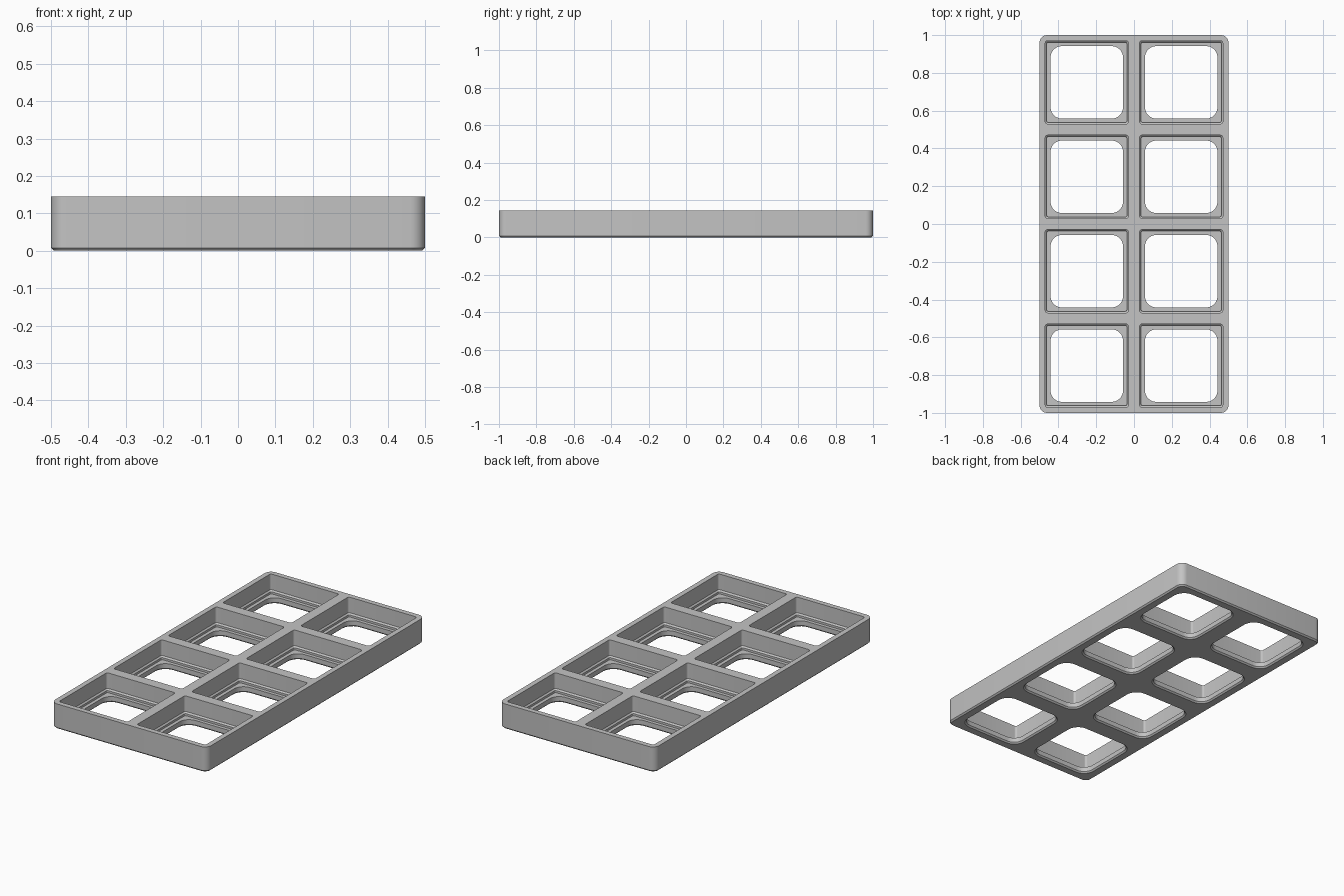
import bpy, bmesh, math

if "Cube" in bpy.data.objects:
    bpy.data.objects.remove(bpy.data.objects["Cube"])

HEIGHT = 0.145
FLOOR = 0.035
STEPS = 6  # segments per rounded corner


def rounded_rect(cx, cy, hx, hy, r, z):
    """Points of a rounded rectangle, counter-clockwise."""
    pts = []
    for k, (sx, sy) in enumerate(((1, 1), (-1, 1), (-1, -1), (1, -1))):
        for i in range(STEPS + 1):
            a = math.pi / 2 * (k + i / STEPS)
            pts.append((cx + sx * (hx - r) + r * math.cos(a),
                        cy + sy * (hy - r) + r * math.sin(a), z))
    return pts


def loft(bm, sections):
    """Closed solid through a stack of sections, bottom to top."""
    rings = [[bm.verts.new(p) for p in s] for s in sections]
    n = len(rings[0])
    bm.faces.new(rings[0][::-1])
    bm.faces.new(rings[-1])
    for low, high in zip(rings, rings[1:]):
        for i in range(n):
            j = (i + 1) % n
            bm.faces.new((low[i], low[j], high[j], high[i]))


def make_object(name, bm):
    mesh = bpy.data.meshes.new(name)
    bmesh.ops.recalc_face_normals(bm, faces=bm.faces)
    bm.to_mesh(mesh)
    bm.free()
    obj = bpy.data.objects.new(name, mesh)
    bpy.context.collection.objects.link(obj)
    return obj


grey = bpy.data.materials.new("grey")
grey.diffuse_color = (0.55, 0.55, 0.55, 1)
grey.use_nodes = True
grey.node_tree.nodes["Principled BSDF"].inputs["Base Color"].default_value = grey.diffuse_color

# Tray block with rounded corners and a chamfered bottom edge
bm = bmesh.new()
loft(bm, [rounded_rect(0, 0, hx, hx + 0.5, r, z) for hx, r, z in
          ((0.492, 0.032, 0), (0.5, 0.04, 0.008), (0.5, 0.04, HEIGHT))])
tray = make_object("tray", bm)
tray.data.materials.append(grey)

# Compartments: flared opening, floor ledge, small step, straight pocket
cell = ((0.206, 0.074, -0.006), (0.192, 0.06, 0.008), (0.192, 0.06, FLOOR),
        (0.212, 0.008, FLOOR), (0.212, 0.008, FLOOR + 0.012),
        (0.22, 0.012, FLOOR + 0.02), (0.22, 0.012, HEIGHT + 0.05))
bm = bmesh.new()
for cx in (-0.25, 0.25):
    for cy in (-0.75, -0.25, 0.25, 0.75):
        loft(bm, [rounded_rect(cx, cy, h, h, r, z) for h, r, z in cell])
cutter = make_object("compartment_cutter", bm)
cutter.data.materials.append(grey)
cutter.hide_render = True

# Cut the compartments out of the tray
cut = tray.modifiers.new("compartments", 'BOOLEAN')
cut.operation = 'DIFFERENCE'
cut.solver = 'EXACT'
cut.object = cutter
bpy.context.view_layer.objects.active = tray
tray.select_set(True)
bpy.ops.object.modifier_apply(modifier=cut.name)
bpy.data.objects.remove(cutter)

# Smooth the rounded corners, keep the other edges crisp
bpy.ops.object.shade_smooth_by_angle(angle=math.radians(30))
